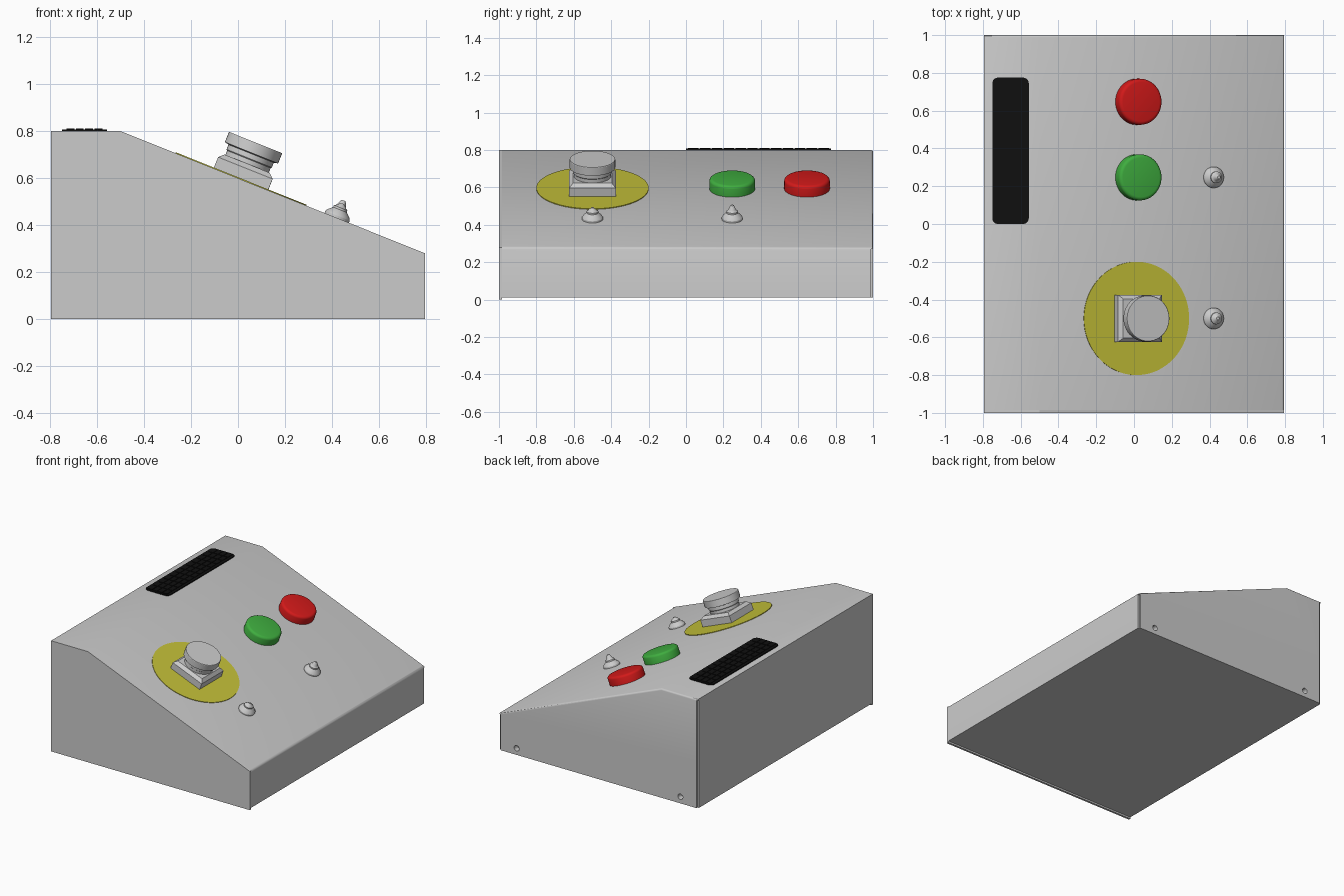
import bpy, bmesh, math
from mathutils import Matrix

if "Cube" in bpy.data.objects:
    bpy.data.objects.remove(bpy.data.objects["Cube"])

HX, LIP, TOP, BEND = 0.795, 0.28, 0.80, -0.50
TILT = math.atan((TOP - LIP) / (HX - BEND))


def material(name, color):
    m = bpy.data.materials.new(name)
    m.diffuse_color = (*color, 1)
    m.use_nodes = True
    m.node_tree.nodes["Principled BSDF"].inputs["Base Color"].default_value = m.diffuse_color
    return m


RED = material("red", (0.65, 0.01, 0.01))
GREEN = material("green", (0.05, 0.42, 0.05))
YELLOW = material("yellow", (0.55, 0.53, 0.04))
BLACK = material("black", (0.005, 0.005, 0.005))


def finish(name, bm, mat=None, smooth=True):
    bmesh.ops.recalc_face_normals(bm, faces=bm.faces)
    me = bpy.data.meshes.new(name)
    bm.to_mesh(me)
    bm.free()
    ob = bpy.data.objects.new(name, me)
    bpy.context.collection.objects.link(ob)
    if mat:
        me.materials.append(mat)
    if smooth:
        bpy.ops.object.select_all(action='DESELECT')
        ob.select_set(True)
        bpy.context.view_layer.objects.active = ob
        bpy.ops.object.shade_smooth_by_angle(angle=math.radians(30))
    return ob


def prism(points, y0, y1):
    """Extrude an x-z outline along y."""
    bm = bmesh.new()
    f = bm.faces.new([bm.verts.new((x, y0, z)) for x, z in points])
    r = bmesh.ops.extrude_face_region(bm, geom=[f])
    bmesh.ops.translate(bm, vec=(0, y1 - y0, 0),
                        verts=[v for v in r['geom'] if isinstance(v, bmesh.types.BMVert)])
    return bm


def on_slope(x, y):
    z = TOP - (x - BEND) * math.tan(TILT)
    return Matrix.Translation((x, y, z)) @ Matrix.Rotation(TILT, 4, 'Y')


def turned(name, profile, matrix, mat=None, sides=48):
    """Stack (radius, height) rings; four sides gives a square block."""
    bm = bmesh.new()
    k, a0 = (math.sqrt(2), math.pi / 4) if sides == 4 else (1, 0)
    rings = []
    for r, h in profile:
        rings.append([bm.verts.new((r * k * math.cos(a0 + 2 * math.pi * i / sides),
                                    r * k * math.sin(a0 + 2 * math.pi * i / sides), h))
                      for i in range(sides)])
    for a, b in zip(rings, rings[1:]):
        for i in range(sides):
            j = (i + 1) % sides
            bm.faces.new((a[i], a[j], b[j], b[i]))
    bm.faces.new(rings[0])
    bm.faces.new(rings[-1])
    bm.transform(matrix)
    return finish(name, bm, mat, sides > 4)


def add_box(bm, center, size):
    bmesh.ops.create_cube(bm, size=1, matrix=Matrix.Translation(center)
                          @ Matrix.Diagonal((*size, 1)))


# Sheet metal housing with rounded bends
def outline(z0):
    return [(-HX, z0), (HX, z0), (HX, LIP), (BEND, TOP), (-HX, TOP)]


bm = prism(outline(0.012), -0.985, 1.0)
bends = []
for e in bm.edges:
    a, b = e.verts[0].co, e.verts[1].co
    high = a.z > 0.2 and b.z > 0.2
    back = a.y > 0.99 and b.y > 0.99
    lip = abs(a.z - LIP) < 1e-4 and abs(b.z - LIP) < 1e-4
    if high and ((back and abs(a.x - b.x) > 0.1) or lip):
        bends.append(e)
bmesh.ops.bevel(bm, geom=bends, offset=0.012, segments=3, profile=0.5, affect='EDGES')
housing = finish("housing", bm)

# Front end plate reaches the ground
finish("front_end_plate", prism(outline(0), -1.0, -0.985), smooth=False)

# Cutters for the corner seams and the screw holes in the back end
bm = bmesh.new()
for s, h in ((-1, 0.79), (1, 0.27)):
    add_box(bm, (s * HX, 1.0, h / 2 - 0.05), (0.024, 0.024, h + 0.1))
    bmesh.ops.create_cone(bm, cap_ends=True, segments=24, radius1=0.02, radius2=0.02, depth=0.08,
                          matrix=Matrix.Translation((s * 0.655, 1.0, 0.06))
                          @ Matrix.Rotation(math.pi / 2, 4, 'X'))
cutter = finish("seam_and_hole_cutter", bm, smooth=False)
cutter.hide_render = True
cutter.hide_set(True)
cut = housing.modifiers.new("seams_and_holes", 'BOOLEAN')
cut.object = cutter
cut.operation = 'DIFFERENCE'

# Push buttons
BUTTON = [(0.122, -0.005), (0.122, 0.046), (0.119, 0.054), (0.112, 0.060), (0.104, 0.062)]
turned("red_button", BUTTON, on_slope(0.015, 0.647), RED)
turned("green_button", BUTTON, on_slope(0.015, 0.247), GREEN)

# Emergency stop: backing disc, square base, mushroom head
stop = on_slope(0.012, -0.5)
turned("yellow_disc", [(0.3, -0.004), (0.3, 0.004)], stop, YELLOW, 96)
turned("stop_base", [(0.125, 0), (0.125, 0.052), (0.104, 0.072)], stop, sides=4)
turned("stop_head", [(0.100, 0.06), (0.100, 0.092), (0.104, 0.096), (0.104, 0.118),
                     (0.122, 0.122), (0.122, 0.166), (0.120, 0.169)], stop)

# Small indicator knobs
for name, y, tip in (("knob_front", -0.5, 0.066), ("knob_back", 0.247, 0.080)):
    turned(name, [(0.056, -0.004), (0.056, 0.010), (0.050, 0.020), (0.031, 0.037), (0.031, 0.046),
                  (0.024, 0.050), (0.020, 0.056), (0.012, tip - 0.006), (0.008, tip)],
           on_slope(0.42, y), sides=32)

# Black panel with rounded corners and a raised grid
X0, X1, Y0, Y1, R = -0.75, -0.557, 0.0, 0.775, 0.03
bm = bmesh.new()
loop = []
for cx, cy, q in ((X1 - R, Y1 - R, 0), (X0 + R, Y1 - R, 1), (X0 + R, Y0 + R, 2), (X1 - R, Y0 + R, 3)):
    for i in range(7):
        a = (q + i / 6) * math.pi / 2
        loop.append(bm.verts.new((cx + R * math.cos(a), cy + R * math.sin(a), TOP - 0.004)))
r = bmesh.ops.extrude_face_region(bm, geom=[bm.faces.new(loop)])
bmesh.ops.translate(bm, vec=(0, 0, 0.011),
                    verts=[v for v in r['geom'] if isinstance(v, bmesh.types.BMVert)])
finish("black_panel", bm, BLACK)

bm = bmesh.new()
for i in range(4):
    for j in range(12):
        add_box(bm, (-0.7135 + 0.04 * i, 0.0395 + 0.0633 * j, TOP + 0.008), (0.034, 0.055, 0.006))
finish("panel_grid", bm, BLACK, smooth=False)
